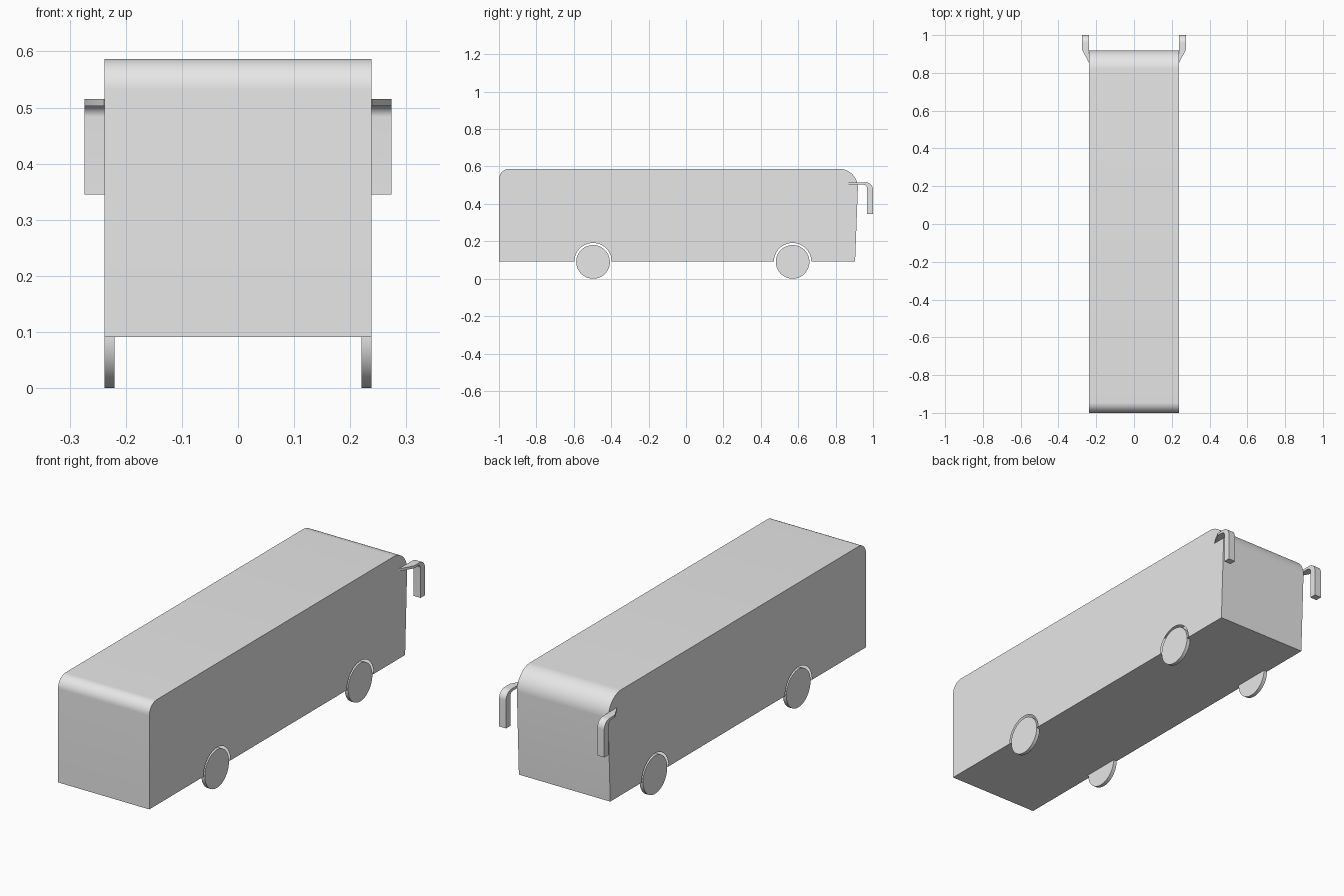
import bpy, bmesh
from math import sin, cos, pi, radians
from mathutils import Matrix

cube = bpy.data.objects.get("Cube")
if cube:
    bpy.data.objects.remove(cube, do_unlink=True)

grey = bpy.data.materials.new("light_grey")
grey.use_nodes = True
COLOUR = (0.8, 0.8, 0.8, 1)
grey.diffuse_color = COLOUR
grey.node_tree.nodes["Principled BSDF"].inputs["Base Color"].default_value = COLOUR

HALF = 0.238      # half width of the body
FLOOR = 0.091
AXLES = (-0.497, 0.57)
WHEEL_R, ARCH_R = 0.09, 0.1


def finish(name, bm):
    """Turn a bmesh into a shaded object."""
    mesh = bpy.data.meshes.new(name)
    bm.to_mesh(mesh)
    bm.free()
    mesh.materials.append(grey)
    obj = bpy.data.objects.new(name, mesh)
    bpy.context.collection.objects.link(obj)
    bpy.ops.object.select_all(action="DESELECT")
    obj.select_set(True)
    bpy.context.view_layer.objects.active = obj
    bpy.ops.object.shade_smooth_by_angle(angle=radians(35))
    return obj


def arc(cy, cz, ry, rz, start, end, steps=12):
    """Elliptical arc in the side plane, angles in degrees."""
    angles = [radians(start + (end - start) * i / steps) for i in range(steps + 1)]
    return [(cy + ry * cos(a), cz + rz * sin(a)) for a in angles]


# Body shell: roof, ends and floor as a swept profile, open arches in the sides
upper = [(0.904, FLOOR)]
upper += arc(0.82, 0.487, 0.099, 0.1, 0, 90, 16)
upper += arc(-0.945, 0.532, 0.055, 0.055, 90, 180)
upper += [(-1.0, FLOOR)]
arches = []
for y in AXLES:
    arches += arc(y, FLOOR, ARCH_R, ARCH_R, 180, 0, 32)

bm = bmesh.new()
rings = []
for x in (-HALF, HALF):
    ring = [bm.verts.new((x, y, z)) for y, z in upper]
    cut = [bm.verts.new((x, y, z)) for y, z in arches]
    side = ring + cut
    bm.faces.new(side if x > 0 else side[::-1])
    rings.append(ring)
right, left = rings
for i in range(len(upper)):
    j = (i + 1) % len(upper)
    bm.faces.new((right[i], right[j], left[j], left[i]))
finish("body", bm)

# Wheels: thin discs flush with the sides
THICK = 0.018
for label, y in zip(("front", "rear"), AXLES):
    for side, s in (("right", -1), ("left", 1)):
        bm = bmesh.new()
        place = Matrix.Translation((s * (HALF - THICK / 2), y, WHEEL_R))
        bmesh.ops.create_cone(bm, cap_ends=True, segments=48, radius1=WHEEL_R,
                              radius2=WHEEL_R, depth=THICK,
                              matrix=place @ Matrix.Rotation(pi / 2, 4, "Y"))
        finish(f"{label}_{side}_wheel", bm)

# Mirrors: bent strips whose arms taper into the body
ROOT, FLARE, OUT = 0.855, 0.92, 0.035
outer = [(ROOT, 0.515), (FLARE, 0.515)] + arc(0.96, 0.475, 0.04, 0.04, 90, 0, 10) + [(1.0, 0.345)]
inner = [(ROOT, 0.503), (FLARE, 0.503)] + arc(0.948, 0.483, 0.02, 0.02, 90, 0, 10) + [(0.968, 0.345)]
for side, s in (("right", -1), ("left", 1)):
    bm = bmesh.new()
    sections = []
    for a, b in zip(outer, inner):
        reach = 0.001 + OUT * min(1, (a[0] - ROOT) / (FLARE - ROOT))
        sections.append([bm.verts.new((s * (HALF + dx), y, z)) for dx, (y, z) in
                         ((0, a), (reach, a), (reach, b), (0, b))])
    for p, q in zip(sections, sections[1:]):
        for k in range(4):
            n = (k + 1) % 4
            bm.faces.new((p[k], p[n], q[n], q[k]))
    bm.faces.new(sections[0])
    bm.faces.new(sections[-1])
    bmesh.ops.recalc_face_normals(bm, faces=bm.faces)
    finish(f"{side}_mirror", bm)
